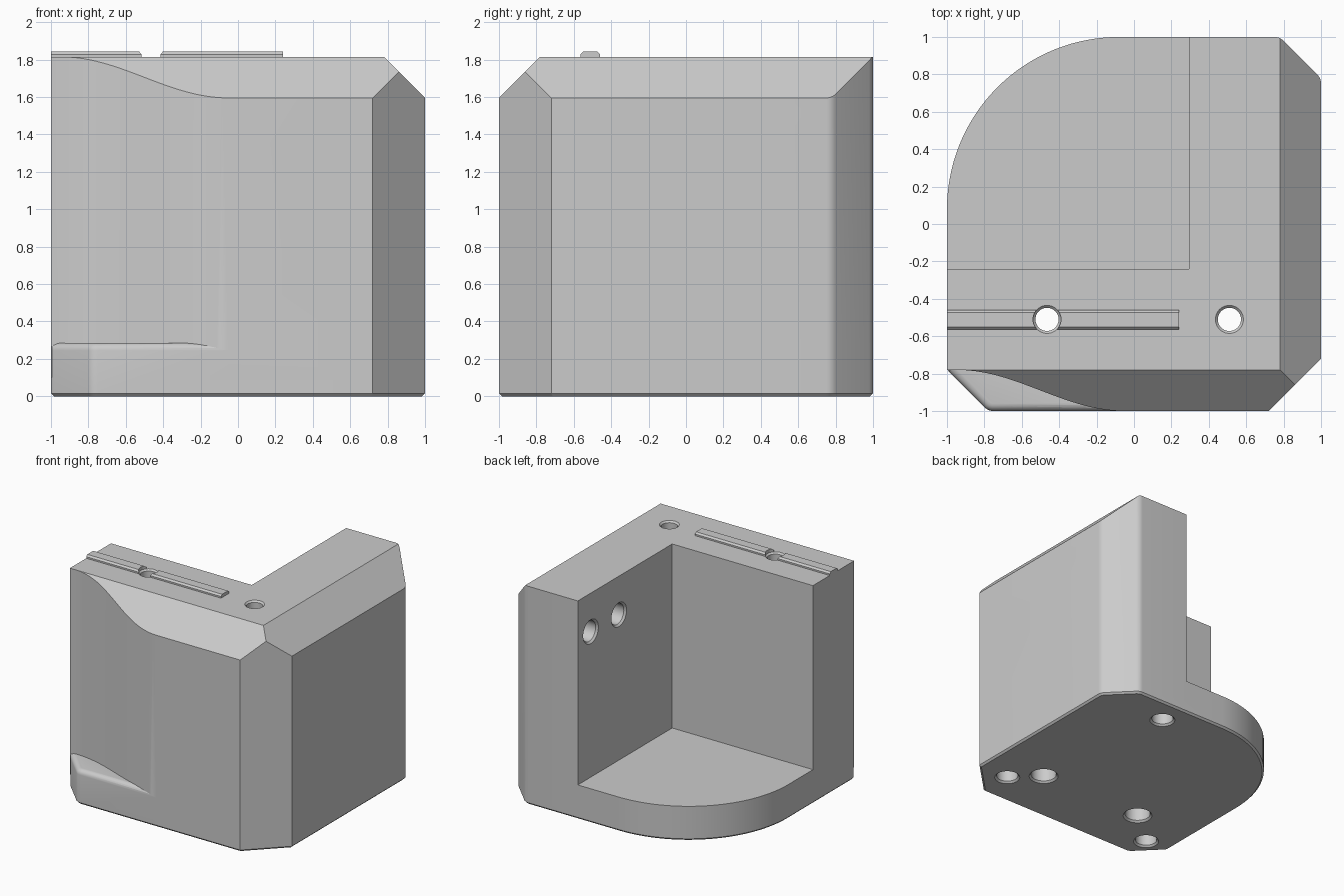
import bpy, bmesh, math
from mathutils import Vector, Matrix

cube = bpy.data.objects.get("Cube")
if cube:
    bpy.data.objects.remove(cube, do_unlink=True)

grey = bpy.data.materials.new("light grey")
grey.use_nodes = True
colour = (0.6, 0.6, 0.6, 1)
grey.diffuse_color = colour
grey.node_tree.nodes["Principled BSDF"].inputs["Base Color"].default_value = colour

TOP, LEDGE, CH = 1.815, 0.285, 0.78


def make_object(name, bm):
    bmesh.ops.recalc_face_normals(bm, faces=bm.faces)
    mesh = bpy.data.meshes.new(name)
    bm.to_mesh(mesh)
    bm.free()
    mesh.materials.append(grey)
    obj = bpy.data.objects.new(name, mesh)
    bpy.context.collection.objects.link(obj)
    return obj


def outline(corners):
    """Closed outline; a third value rounds the corner with a tangent arc."""
    pts = []
    for i, c in enumerate(corners):
        p = Vector(c[:2])
        if len(c) == 2:
            pts.append(p)
            continue
        u = (Vector(corners[i - 1][:2]) - p).normalized()
        v = (Vector(corners[(i + 1) % len(corners)][:2]) - p).normalized()
        w = math.sin(u.angle(v) / 2)
        a, b = p + u * c[2], p + v * c[2]
        n = 32 if c[2] > 0.5 else 5
        for k in range(n + 1):
            t = k / n
            f, g, h = (1 - t) ** 2, 2 * t * (1 - t) * w, t * t
            pts.append((a * f + p * g + b * h) / (f + g + h))
    return pts


def prism(pts, z0, z1):
    bm = bmesh.new()
    low = bm.faces.new([bm.verts.new((p[0], p[1], z0)) for p in pts])
    ext = bmesh.ops.extrude_face_region(bm, geom=[low])
    for v in ext["geom"]:
        if isinstance(v, bmesh.types.BMVert):
            v.co.z = z1
    bmesh.ops.recalc_face_normals(bm, faces=bm.faces)
    return bm


def slice_off(bm, point, normal):
    cut = bmesh.ops.bisect_plane(bm, geom=bm.verts[:] + bm.edges[:] + bm.faces[:],
                                 plane_co=point, plane_no=normal, clear_outer=True)
    edges = [e for e in cut["geom_cut"] if isinstance(e, bmesh.types.BMEdge)]
    bmesh.ops.contextual_create(bm, geom=edges)


def boolean(obj, tool, operation):
    mod = obj.modifiers.new("cut", "BOOLEAN")
    mod.object, mod.operation, mod.solver = tool, operation, "EXACT"
    bpy.context.view_layer.objects.active = obj
    bpy.ops.object.modifier_apply(modifier=mod.name)
    bpy.data.objects.remove(tool, do_unlink=True)


def drill(obj, profile, matrix):
    """Cut a turned hole given as (radius, depth) pairs."""
    bm = bmesh.new()
    n = 40
    rings = [[bm.verts.new((r * math.cos(k * math.tau / n), r * math.sin(k * math.tau / n), z))
              for k in range(n)] for r, z in profile]
    for a, b in zip(rings, rings[1:]):
        for k in range(n):
            bm.faces.new((a[k - 1], a[k], b[k], b[k - 1]))
    bm.faces.new(rings[0])
    bm.faces.new(rings[-1])
    bm.transform(matrix)
    boolean(obj, make_object("hole_cutter", bm), "DIFFERENCE")


def smooth(obj):
    bpy.ops.object.select_all(action="DESELECT")
    obj.select_set(True)
    bpy.context.view_layer.objects.active = obj
    bpy.ops.object.shade_smooth_by_angle(angle=math.radians(25))


# Shared right-hand side of both outlines
right_side = [(0.72, -1), (1, -0.72), (1, CH, 0.03), (CH, 1, 0.03)]

# Floor slab with the large rounded back corner and eased ledge edge
bm = prism(outline([(-1, -CH, 0.02), (-CH, -1, 0.03)] + right_side + [(-1, 1, 0.92)]), 0, LEDGE)
bottom = [e for e in bm.edges if all(v.co.z < 0.01 for v in e.verts)]
bmesh.ops.bevel(bm, geom=bottom, offset=0.015, segments=1, affect="EDGES")
front = []
for e in bm.edges:
    mid = (e.verts[0].co + e.verts[1].co) / 2
    if min(v.co.z for v in e.verts) > LEDGE - 0.01 and mid.y < -CH and mid.x < 0:
        front.append(e)
bmesh.ops.bevel(bm, geom=front, offset=0.04, segments=5, profile=0.5, affect="EDGES")
block = make_object("corner_block", bm)

# L-shaped walls with the wavy front hollow and sloped top edges
wave = [(-0.95 + 0.9 * t / 28, -0.89 + 0.11 * math.cos(math.pi * t / 28)) for t in range(29)]
walls = [(-1, -CH)] + wave + right_side + [(0.295, 1), (0.295, -0.24), (-1, -0.24)]
bm = prism(outline(walls), 0.1, TOP)
slice_off(bm, (0, -CH, TOP), (0, -1, 1))
slice_off(bm, (CH, 0, TOP), (1, 0, 1))
boolean(block, make_object("walls", bm), "UNION")

# Tapered notch across the front right corner
s = math.sqrt(0.5)
deep, shallow, out = 1.41 * s, 1.72 * s, 2.4 * s
slope = (1.315 - 1.1) / (shallow - deep)
rise = slope * (out - deep)
section = [(deep, 0.725), (out, 0.725 - rise), (out, 1.1 + rise), (deep, 1.1)]
bm = prism(section, -1, 1)
bm.transform(Matrix(((s, 0, s, 0), (-s, 0, s, 0), (0, 1, 0, 0), (0, 0, 0, 1))))
boolean(block, make_object("notch_cutter", bm), "DIFFERENCE")

# Bolt holes through the front wall, wider at the bottom
bolt = [(0.115, -0.1), (0.115, 0), (0.1, 0.015), (0.1, 0.2), (0.062, 0.2),
        (0.062, TOP - 0.013), (0.075, TOP), (0.075, 2)]
for x in (-0.465, 0.51):
    drill(block, bolt, Matrix.Translation((x, -0.51, 0)))

# Blind sockets in the underside and in the inner wall
socket = [(0.1, -0.1), (0.1, 0), (0.085, 0.015), (0.085, 0.15)]
for x, y in ((0.72, -0.71), (-CH, -CH), (0.36, CH)):
    drill(block, socket, Matrix.Translation((x, y, 0)))
for y in (0.46, 0.83):
    drill(block, socket, Matrix.Translation((0.295, y, 1.495)) @ Matrix.Rotation(math.pi / 2, 4, "Y"))
smooth(block)

# Raised rail along the top, interrupted by the left bolt hole
bm = prism([(-1, -0.565), (0.24, -0.565), (0.24, -0.46), (-1, -0.46)], TOP - 0.01, 1.842)
long_edges = [e for e in bm.edges if abs(e.verts[0].co.x - e.verts[1].co.x) > 1
              and e.verts[0].co.z > TOP]
bmesh.ops.bevel(bm, geom=long_edges, offset=0.014, segments=1, affect="EDGES")
rail = make_object("top_rail", bm)
drill(rail, [(0.075, 1.7), (0.075, 2)], Matrix.Translation((-0.465, -0.51, 0)))
smooth(rail)
